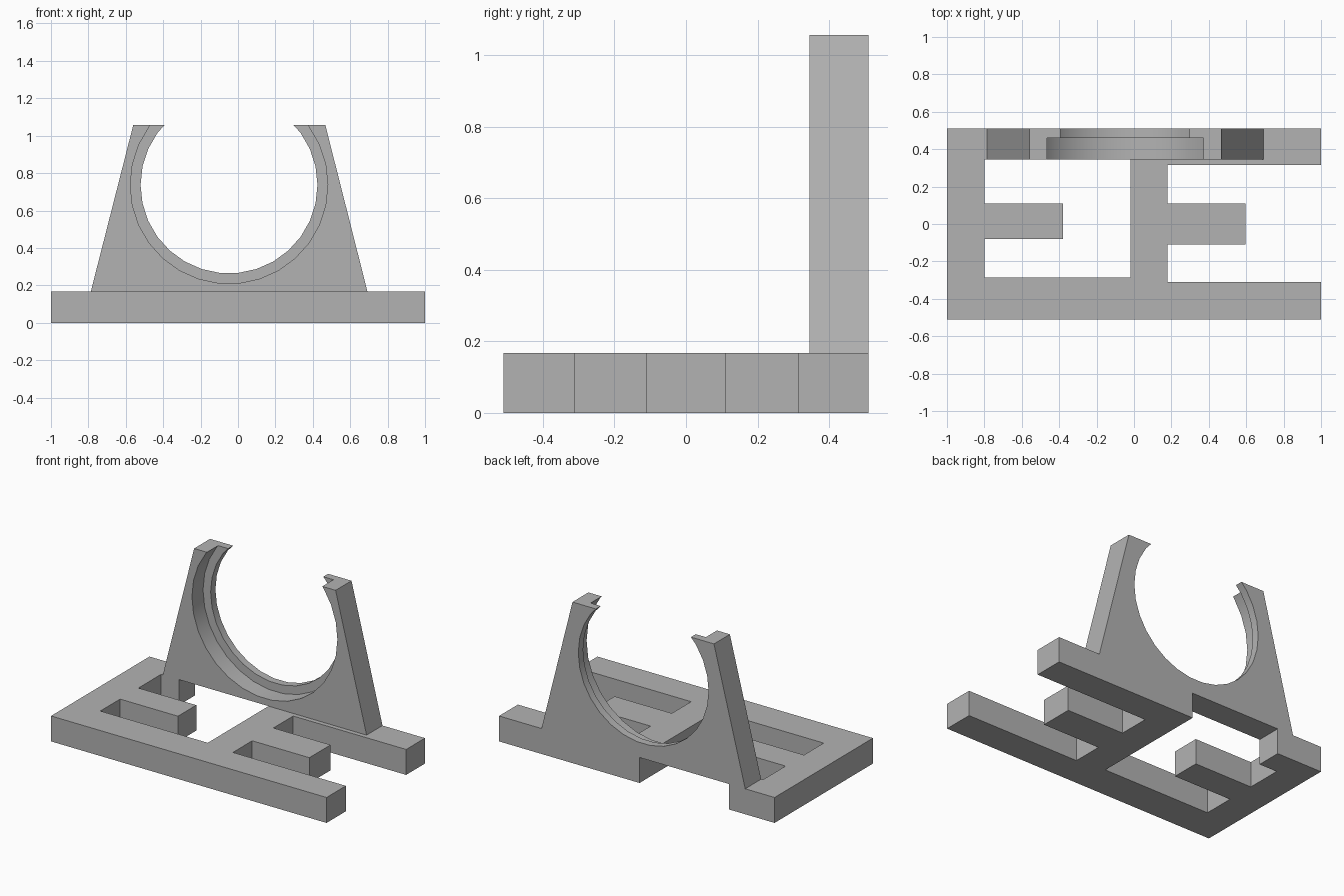
import bpy, bmesh, math

cube = bpy.data.objects.get("Cube")
if cube:
    bpy.data.objects.remove(cube, do_unlink=True)

grey = bpy.data.materials.new("plain grey")
grey.use_nodes = True
colour = (0.45, 0.45, 0.45, 1)
grey.diffuse_color = colour
grey.node_tree.nodes["Principled BSDF"].inputs["Base Color"].default_value = colour


def prism(name, outline, low, high, axis):
    """Extrude a flat outline along z (plan outline) or y (front outline)."""
    def place(a, b, depth):
        return (a, b, depth) if axis == "z" else (a, depth, b)
    bm = bmesh.new()
    face = bm.faces.new([bm.verts.new(place(a, b, low)) for a, b in outline])
    top = bmesh.ops.extrude_face_region(bm, geom=[face])["geom"]
    moved = [v for v in top if isinstance(v, bmesh.types.BMVert)]
    bmesh.ops.translate(bm, verts=moved, vec=place(0, 0, high - low))
    bmesh.ops.recalc_face_normals(bm, faces=bm.faces)
    mesh = bpy.data.meshes.new(name)
    bm.to_mesh(mesh)
    bm.free()
    mesh.materials.append(grey)
    obj = bpy.data.objects.new(name, mesh)
    bpy.context.collection.objects.link(obj)
    return obj


def ring(radius, sides=30):
    """Front outline of the round opening."""
    steps = [math.tau * i / sides for i in range(sides)]
    return [(CENTRE_X + radius * math.cos(t), CENTRE_Z + radius * math.sin(t)) for t in steps]


BASE_TOP, TOP = 0.167, 1.057
FRONT, STEP, BACK = 0.345, 0.46, 0.51
CENTRE_X, CENTRE_Z = -0.048, 0.737

# Slotted base plate: walk round the bars and arms
base = prism("base_frame", [
    (-1, -BACK), (1, -BACK), (1, -0.31), (0.18, -0.31),
    (0.18, -0.11), (0.595, -0.11), (0.595, 0.11), (0.18, 0.11),
    (0.18, 0.315), (1, 0.315), (1, BACK), (-0.02, BACK),
    (-0.02, -0.285), (-0.8, -0.285), (-0.8, -0.08), (-0.38, -0.08),
    (-0.38, 0.11), (-0.8, 0.11), (-0.8, FRONT), (-0.67, FRONT),
    (-0.67, BACK), (-1, BACK)], 0, BASE_TOP, "z")

# Tapered upright
cradle = prism("cradle_upright", [
    (-0.787, BASE_TOP), (0.692, BASE_TOP), (0.467, TOP), (-0.56, TOP)],
    FRONT, BACK, "y")

# Open round seat, wider at the front so that a thin lip stays at the back
cutters = [
    prism("opening_cutter", ring(0.473), FRONT - 0.1, BACK + 0.1, "y"),
    prism("recess_cutter", ring(0.528), FRONT - 0.1, STEP, "y")]
for cutter in cutters:
    cutter.hide_render = True
    cut = cradle.modifiers.new(cutter.name, "BOOLEAN")
    cut.operation = "DIFFERENCE"
    cut.solver = "EXACT"
    cut.object = cutter

# Bake the cuts and drop the cutters
bpy.context.view_layer.update()
graph = bpy.context.evaluated_depsgraph_get()
finished = bpy.data.meshes.new_from_object(cradle.evaluated_get(graph))
cradle.modifiers.clear()
cradle.data = finished
for cutter in cutters:
    bpy.data.objects.remove(cutter, do_unlink=True)

# Flat faces, with only the round seat smoothed
for obj in (base, cradle):
    bpy.ops.object.select_all(action="DESELECT")
    obj.select_set(True)
    bpy.context.view_layer.objects.active = obj
    bpy.ops.object.shade_smooth_by_angle(angle=math.radians(30))
